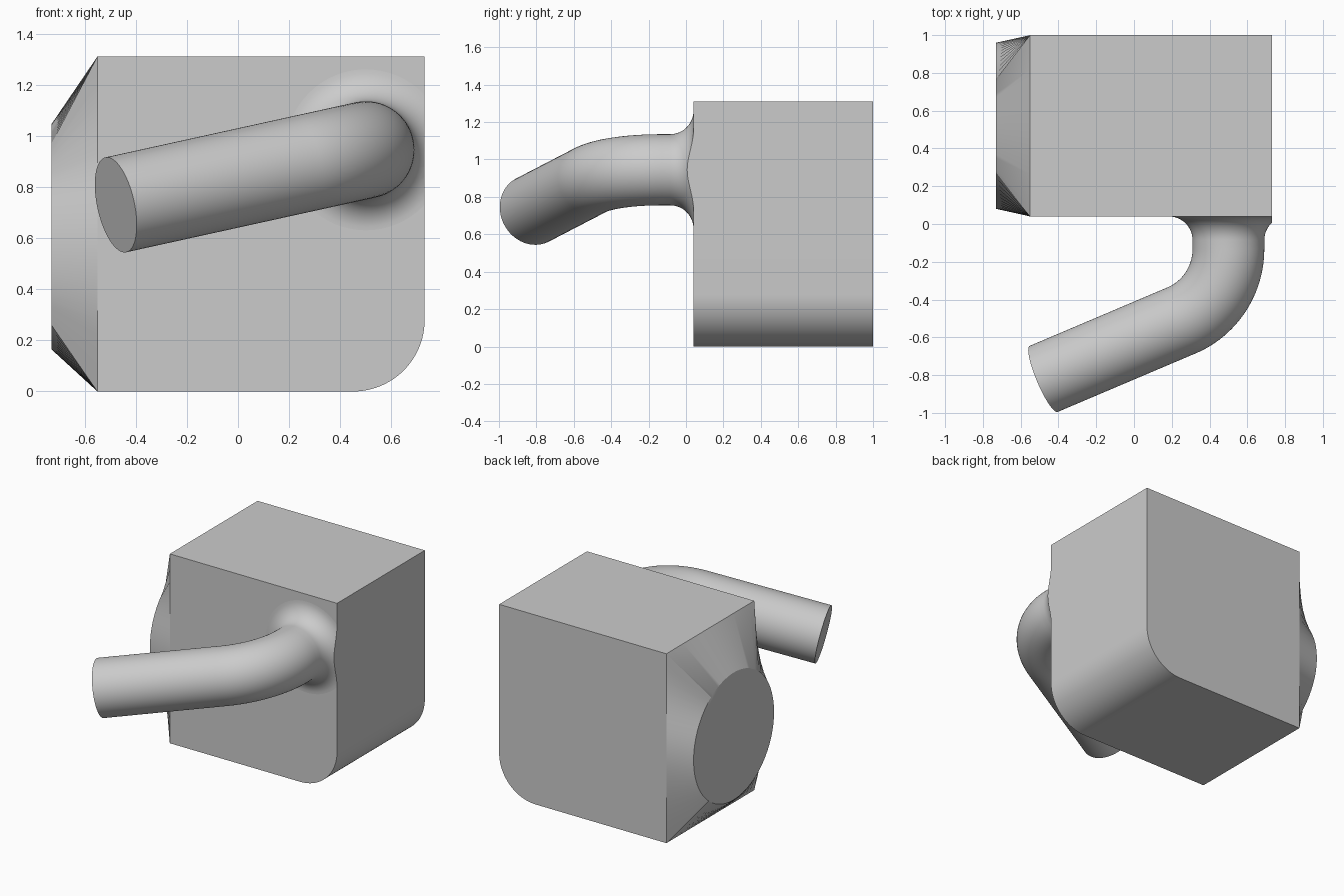
import bpy, bmesh
from math import sin, cos, pi, atan2, tan
from mathutils import Vector, Quaternion

if "Cube" in bpy.data.objects:
    bpy.data.objects.remove(bpy.data.objects["Cube"])

grey = bpy.data.materials.new("plain_grey")
grey.use_nodes = True
grey.diffuse_color = (0.6, 0.6, 0.6, 1)
grey.node_tree.nodes["Principled BSDF"].inputs["Base Color"].default_value = (0.6, 0.6, 0.6, 1)

LEFT, RIGHT, FRONT, BACK, TOP = -0.55, 0.73, 0.04, 1.0, 1.31


def finish(name, bm):
    bmesh.ops.recalc_face_normals(bm, faces=bm.faces)
    mesh = bpy.data.meshes.new(name)
    bm.to_mesh(mesh)
    bm.free()
    obj = bpy.data.objects.new(name, mesh)
    bpy.context.collection.objects.link(obj)
    mesh.materials.append(grey)
    bpy.ops.object.select_all(action='DESELECT')
    obj.select_set(True)
    bpy.context.view_layer.objects.active = obj
    bpy.ops.object.shade_smooth_by_angle(angle=pi / 6)
    return obj


def skin(bm, rings):
    """Join closed rings of points with quads; return the rings of vertices."""
    rows = [[bm.verts.new(p) for p in ring] for ring in rings]
    for a, b in zip(rows, rows[1:]):
        for i in range(len(a)):
            j = (i + 1) % len(a)
            bm.faces.new((a[i], a[j], b[j], b[i]))
    return rows


# Block with one rounded lower edge
r = 0.28
profile = [(LEFT, TOP), (LEFT, 0)]
for i in range(25):
    a = -pi / 2 + pi / 2 * i / 24
    profile.append((RIGHT - r + r * cos(a), r + r * sin(a)))
profile.append((RIGHT, TOP))
bm = bmesh.new()
rows = skin(bm, [[(x, y, z) for x, z in profile] for y in (FRONT, BACK)])
for row in rows:
    bm.faces.new(row)
finish("block", bm)

# Side transition from the rectangular face to a round end
cy, cz, radius, tip = 0.52, 0.605, 0.44, -0.73
corners = [(BACK, 0), (BACK, TOP), (FRONT, TOP), (FRONT, 0)]
base, disc = [], []
for k in range(4):
    (y0, z0), (y1, z1) = corners[k], corners[(k + 1) % 4]
    a0 = atan2(z0 - cz, y0 - cy)
    sweep = (atan2(z1 - cz, y1 - cy) - a0) % (2 * pi)
    for i in range(24):
        a = a0 + sweep * i / 24
        c, s = cos(a), sin(a)
        reach = (y0 - cy) / c if y0 == y1 else (z0 - cz) / s
        base.append((LEFT, cy + reach * c, cz + reach * s))
        disc.append((tip, cy + radius * c, cz + radius * s))
bm = bmesh.new()
rows = skin(bm, [base, disc])
bm.faces.new(rows[-1])
finish("side_transition", bm)

# Bent pipe with a flared root, swept along a filleted path
pipe_r, flare, bend_r, sides = 0.19, 0.125, 0.41, 64
elbow, end = Vector((0.5, -0.405, 0.945)), Vector((-0.478, -0.82, 0.73))
start_dir = Vector((0, -1, 0))
end_dir = (end - elbow).normalized()
turn = start_dir.angle(end_dir)
axis = start_dir.cross(end_dir).normalized()
bend_start = elbow - start_dir * bend_r * tan(turn / 2)
inward = axis.cross(start_dir)
hub = bend_start + inward * bend_r
up = Vector((0, 0, 1))
side = Vector((1, 0, 0))


def ring(centre, radius, angle):
    q = Quaternion(axis, angle)
    u, v = q @ side, q @ up
    return [centre + radius * (u * cos(2 * pi * i / sides) + v * sin(2 * pi * i / sides))
            for i in range(sides)]


rings = []
for i in range(13):
    a = pi / 2 * i / 12
    rings.append(ring(Vector((elbow.x, FRONT - flare * (1 - cos(a)), elbow.z)),
                      pipe_r + flare * (1 - sin(a)), 0))
for i in range(25):
    a = turn * i / 24
    rings.append(ring(hub - Quaternion(axis, a) @ inward * bend_r, pipe_r, a))
rings.append(ring(end, pipe_r, turn))
bm = bmesh.new()
rows = skin(bm, rings)
bm.faces.new(rows[0])
bm.faces.new(rows[-1])
# Trim the flare flush with the block's side
cut = bmesh.ops.bisect_plane(bm, geom=bm.verts[:] + bm.edges[:] + bm.faces[:],
                             plane_co=(RIGHT, 0, 0), plane_no=(1, 0, 0), clear_outer=True)
bmesh.ops.holes_fill(bm, edges=[e for e in bm.edges if e.is_boundary], sides=0)
finish("bent_pipe", bm)
